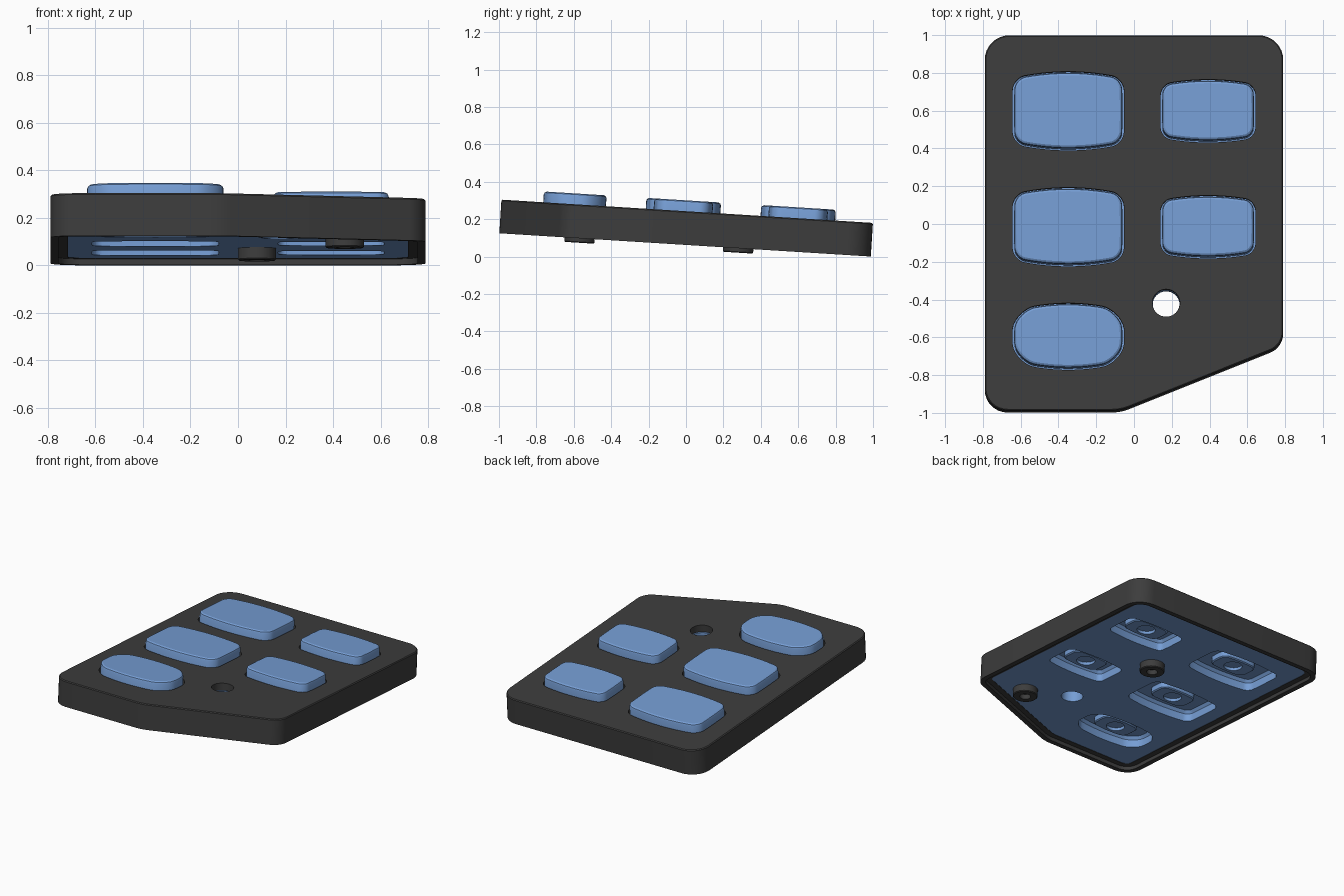
import bpy, bmesh, math
from mathutils import Vector

cube = bpy.data.objects.get("Cube")
if cube:
    bpy.data.objects.remove(cube, do_unlink=True)

TILT, LIFT = -0.0625, 0.062


def material(name, rgb):
    m = bpy.data.materials.new(name)
    m.use_nodes = True
    color = (*rgb, 1)
    m.diffuse_color = color
    m.node_tree.nodes["Principled BSDF"].inputs["Base Color"].default_value = color
    return m


grey = material("charcoal plastic", (0.046, 0.046, 0.046))
blue = material("blue rubber", (0.18, 0.34, 0.66))


def rounded(corners, seg=8):
    """Counter-clockwise polygon of (x, y, radius) with filleted corners."""
    out = []
    for i, (x, y, r) in enumerate(corners):
        p = Vector((x, y))
        a = (Vector(corners[i - 1][:2]) - p).normalized()
        b = (Vector(corners[(i + 1) % len(corners)][:2]) - p).normalized()
        half = a.angle(b) / 2
        centre = p + (a + b).normalized() * r / math.sin(half)
        start = p + a * r / math.tan(half) - centre
        sweep = math.pi - 2 * half
        for k in range(seg + 1):
            t = sweep * k / seg
            c, s = math.cos(t), math.sin(t)
            out.append(centre + Vector((start.x * c - start.y * s, start.x * s + start.y * c)))
    return out


def circle(x, y, r, n=40):
    return [Vector((x + r * math.cos(math.tau * i / n), y + r * math.sin(math.tau * i / n))) for i in range(n)]


def pillow(cx, cy, w, h, r, bulge, side):
    """Rounded rectangle whose edges bow outward."""
    w, h = w - side, h - bulge
    pts = rounded([(-w, -h, r), (w, -h, r), (w, h, r), (-w, h, r)])
    out = []
    for i, p in enumerate(pts):
        q = pts[(i + 1) % len(pts)]
        n = 12 if (q - p).length > 0.06 else 1
        out += [p.lerp(q, k / n) for k in range(n)]
    return [Vector((cx + p.x + side * p.x / w * (1 - (p.y / h) ** 2),
                    cy + p.y + bulge * p.y / h * (1 - (p.x / w) ** 2))) for p in out]


def inset(pts, d):
    """Move a counter-clockwise outline inward by d."""
    out = []
    for i, p in enumerate(pts):
        e1 = (p - pts[i - 1]).normalized()
        e2 = (pts[(i + 1) % len(pts)] - p).normalized()
        n = Vector((-e1.y - e2.y, e1.x + e2.x)).normalized()
        out.append(p + n * d / max(0.5, n.dot(Vector((-e1.y, e1.x)))))
    return out


def loft(name, outline, profile, mat):
    """Skin rings given as (inset, height) pairs and cap both ends."""
    bm = bmesh.new()
    rings = [[bm.verts.new((p.x, p.y, z)) for p in inset(outline, d)] for d, z in profile]
    n = len(outline)
    for a, b in zip(rings, rings[1:]):
        for i in range(n):
            j = (i + 1) % n
            bm.faces.new((a[i], a[j], b[j], b[i]))
    bm.faces.new(rings[0])
    bm.faces.new(rings[-1])
    bmesh.ops.recalc_face_normals(bm, faces=bm.faces)
    mesh = bpy.data.meshes.new(name)
    bm.to_mesh(mesh)
    bm.free()
    mesh.materials.append(mat)
    obj = bpy.data.objects.new(name, mesh)
    bpy.context.collection.objects.link(obj)
    obj.rotation_euler.x = TILT
    obj.location.z = LIFT
    return obj


def activate(obj):
    bpy.ops.object.select_all(action="DESELECT")
    obj.select_set(True)
    bpy.context.view_layer.objects.active = obj


def cut(obj, outline, profile):
    cutter = loft("cutter", outline, profile, obj.data.materials[0])
    cutter.hide_render = True
    mod = obj.modifiers.new("cut", "BOOLEAN")
    mod.operation, mod.solver, mod.object = "DIFFERENCE", "EXACT", cutter
    activate(obj)
    bpy.ops.object.modifier_apply(modifier=mod.name)
    bpy.data.objects.remove(cutter, do_unlink=True)


# Case shell with a stepped, open underside, and the rubber sheet inside it
body = rounded([(-0.79, -1, 0.12), (-0.07, -1, 0.25), (0.79, -0.655, 0.11),
                (0.79, 0.99, 0.13), (-0.79, 0.99, 0.13)])
case = loft("case", body, [(0.006, 0.18), (0, 0.174), (0, 0), (0.035, 0), (0.035, 0.025),
                           (0.075, 0.025), (0.075, 0.13)], grey)
sheet = loft("rubber_sheet", body, [(0.074, 0.027), (0.074, 0.125)], blue)
parts = [case, sheet]

# Keys: centre x, centre y, half width, half depth, corner radius, bulge, side bulge
keys = {
    "back_wide_key": (-0.348, 0.588, 0.287, 0.2, 0.055, 0.032, 0.004),
    "middle_wide_key": (-0.348, -0.027, 0.287, 0.2, 0.055, 0.032, 0.004),
    "front_wide_key": (-0.348, -0.608, 0.287, 0.168, 0.09, 0.035, 0.02),
    "back_small_key": (0.392, 0.588, 0.243, 0.158, 0.045, 0.024, 0.003),
    "middle_small_key": (0.392, -0.027, 0.243, 0.158, 0.045, 0.024, 0.003),
}
for name, spec in keys.items():
    shape = pillow(*spec)
    cut(case, shape, [(-0.009, 0.1), (-0.009, 0.25)])
    cut(sheet, shape, [(0.02, -0.05), (0.02, 0.08), (0.035, 0.1)])
    parts.append(loft(name, shape, [(0, 0.115), (0, 0.222), (0.004, 0.232), (0.014, 0.238)], blue))
    # Plunger in the pocket under the key, with a round contact recess
    x, y = spec[:2]
    parts.append(loft(name + "_plunger", pillow(x, y, 0.14, 0.09, 0.04, 0.012, 0.005),
                      [(0, 0.11), (0, 0.066), (0.008, 0.06)], blue))
    cut(parts[-1], circle(x, y, 0.06), [(0, 0.03), (0, 0.08)])

# Round hole right through the case and sheet
cut(case, circle(0.17, -0.43, 0.073), [(0, 0.05), (0, 0.25)])
cut(sheet, circle(0.17, -0.43, 0.071), [(0, -0.05), (0, 0.2)])

# Hollow screw posts under the case
for name, x, y in (("middle_post", 0.08, 0.28), ("front_post", 0.45, -0.57)):
    parts.append(loft(name, circle(x, y, 0.081),
                      [(0, 0.1), (0, -0.019), (0.005, -0.024), (0.045, -0.024), (0.045, 0.01)], grey))

for obj in parts:
    activate(obj)
    bpy.ops.object.shade_smooth_by_angle(angle=math.radians(30))
